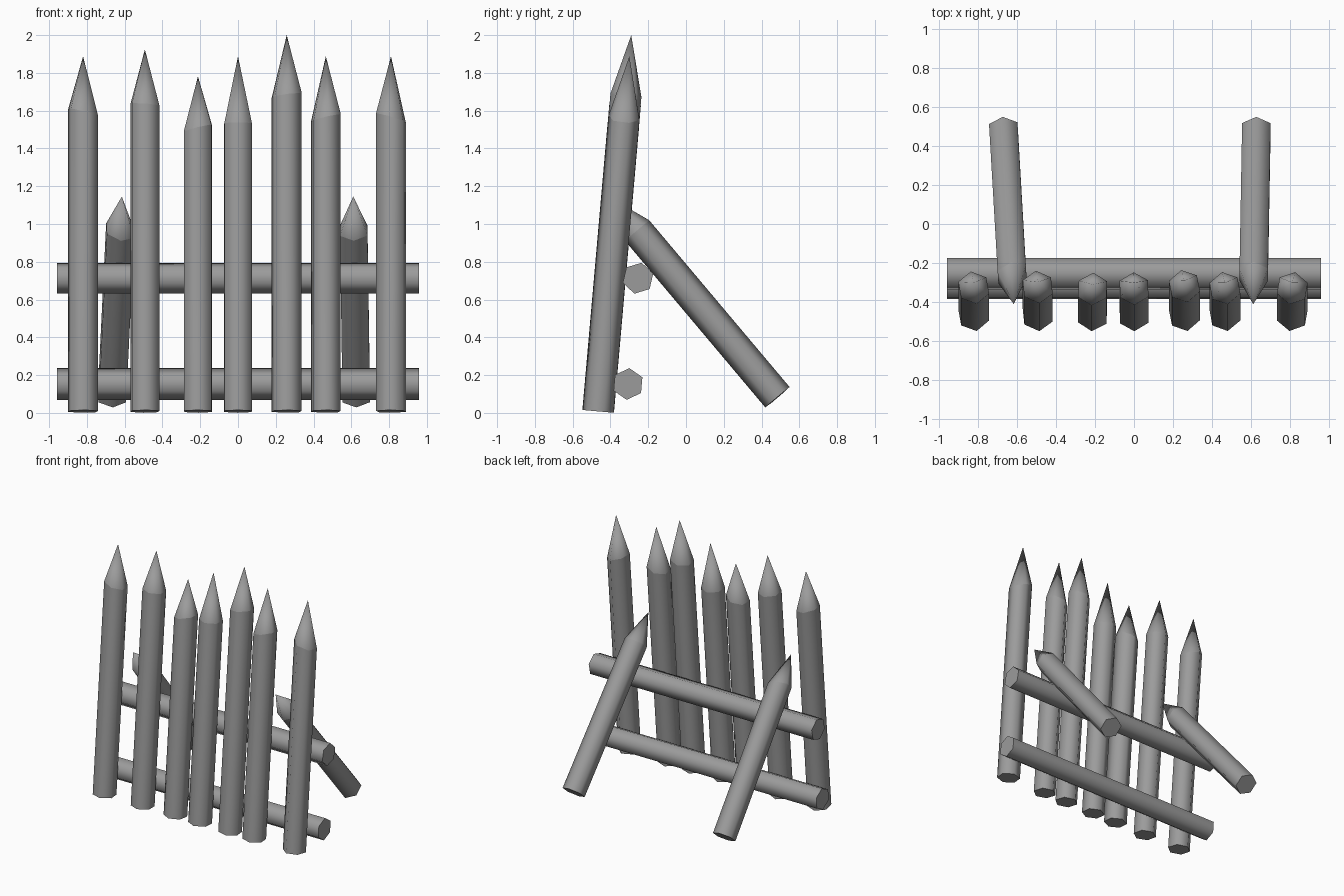
import bpy, bmesh
from math import sin, cos, radians
from mathutils import Vector

if "Cube" in bpy.data.objects:
    bpy.data.objects.remove(bpy.data.objects["Cube"])

R = 0.084
wood = bpy.data.materials.new("dark_grey")
wood.diffuse_color = (0.33, 0.33, 0.33, 1)
wood.use_nodes = True
wood.node_tree.nodes["Principled BSDF"].inputs["Base Color"].default_value = wood.diffuse_color


def log(name, start, end, side, point=0.0, spin=0.0, slope=0.0):
    """Six-sided log from start to end; 'point' is the length of its sharpened tip."""
    start, end = Vector(start), Vector(end)
    d = (end - start).normalized()
    u = Vector(side)
    u = (u - d * u.dot(d)).normalized()
    v = d.cross(u)
    bm = bmesh.new()

    def ring(centre, tilt):
        verts = []
        for i in range(6):
            a = radians(60 * i + spin)
            x, y = R * sin(a), -R * cos(a)
            verts.append(bm.verts.new(centre + u * x + v * y + d * (tilt * x)))
        return verts

    low = ring(start, 0)
    high = ring(end - d * point, slope)
    for i in range(6):
        j = (i + 1) % 6
        bm.faces.new((low[i], low[j], high[j], high[i]))
    bm.faces.new(low[::-1])
    if point:
        tip = bm.verts.new(end)
        for i in range(6):
            bm.faces.new((high[i], high[(i + 1) % 6], tip))
    else:
        bm.faces.new(high)
    bmesh.ops.recalc_face_normals(bm, faces=bm.faces)
    # Rounded shading around the log, crisp at its end and point rings
    for f in bm.faces:
        f.smooth = True
    for r in (low, high):
        for i in range(6):
            bm.edges.get((r[i], r[(i + 1) % 6])).smooth = False
    mesh = bpy.data.meshes.new(name)
    bm.to_mesh(mesh)
    bm.free()
    mesh.materials.append(wood)
    bpy.context.collection.objects.link(bpy.data.objects.new(name, mesh))


# Leaning pointed stakes: x, tip height, point base height, spin, slant of the point base
stakes = [
    (-0.82, 1.888, 1.59, 10, -0.25),
    (-0.493, 1.924, 1.63, 6, -0.07),
    (-0.212, 1.782, 1.505, -3, 0.25),
    (0.0, 1.888, 1.53, 1, 0.0),
    (0.258, 2.0, 1.68, 11, 0.13),
    (0.465, 1.888, 1.56, 10, 0.24),
    (0.81, 1.888, 1.56, -10, -0.3),
]
for x, top, base, spin, slope in stakes:
    log("stake", (x, -0.465, 0.008), (x, -0.465 + 0.0875 * top, top), (1, 0, 0),
        top - base, spin, slope)

# Horizontal rails behind the stakes
log("lower_rail", (-0.957, -0.307, 0.153), (0.957, -0.307, 0.153), (0, 1, 0), spin=-5)
log("upper_rail", (-0.957, -0.254, 0.713), (0.957, -0.254, 0.713), (0, 1, 0), spin=-13)

# Slanted pointed braces at the back
log("left_brace", (-0.667, 0.484, 0.083), (-0.615, -0.41, 1.145), (1, 0, 0), 0.235, 3, -0.2)
log("right_brace", (0.626, 0.484, 0.083), (0.61, -0.41, 1.145), (1, 0, 0), 0.235)
